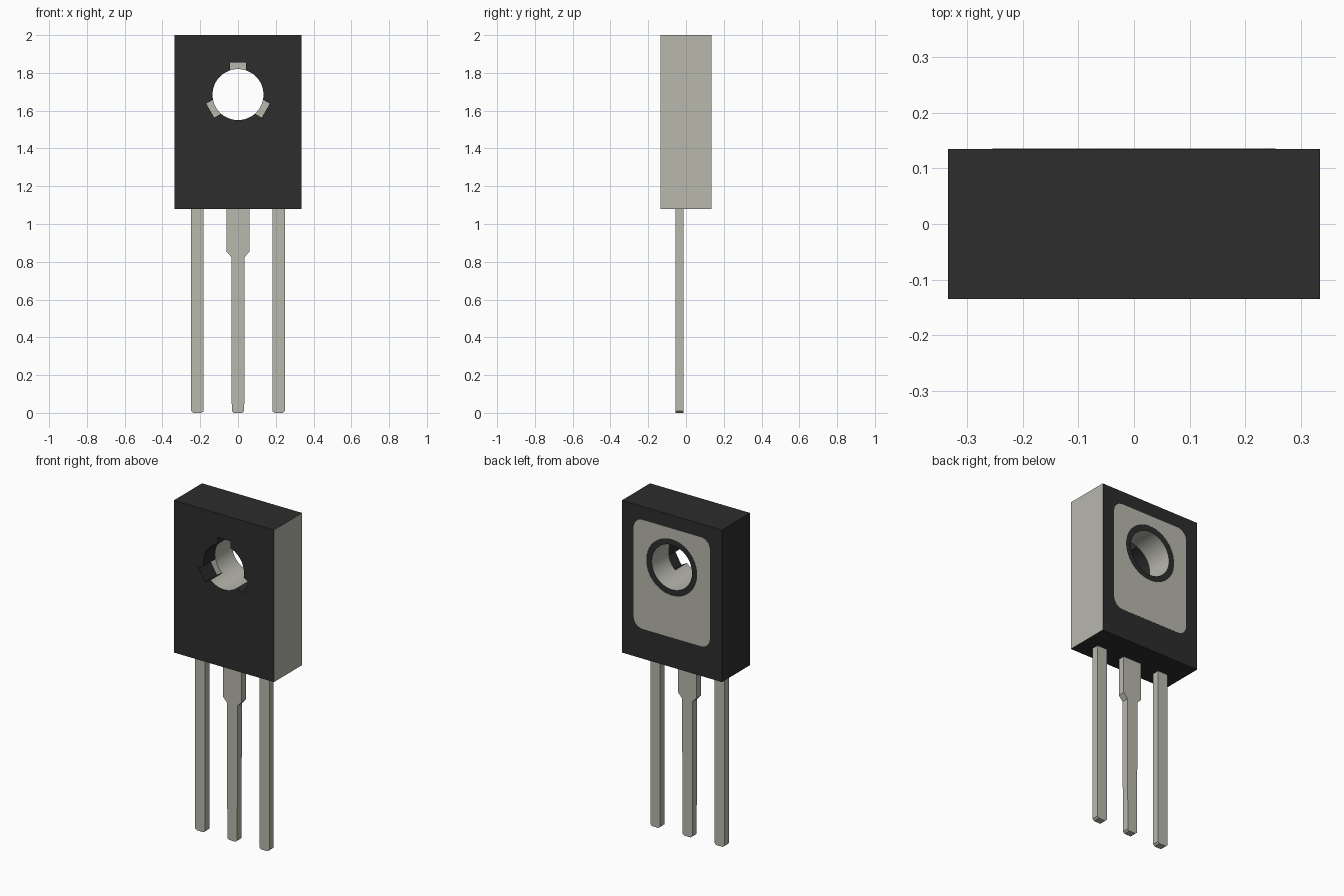
import bpy, bmesh, math
from mathutils import Matrix, Vector

if "Cube" in bpy.data.objects:
    bpy.data.objects.remove(bpy.data.objects["Cube"])

HOLE_Z, HOLE_R, SLOT_R = 1.685, 0.135, 0.17
SLOT_Y = -0.025          # depth at which the key slots end
HALF_X, HALF_Y, BASE_Z = 0.335, 0.135, 1.08


def material(name, color):
    m = bpy.data.materials.new(name)
    m.use_nodes = True
    m.diffuse_color = color
    m.node_tree.nodes["Principled BSDF"].inputs["Base Color"].default_value = color
    return m


black = material("black plastic", (0.026, 0.026, 0.026, 1))
metal = material("tinned metal", (0.479, 0.479, 0.423, 1))


def add_object(name, bm, mats):
    bmesh.ops.recalc_face_normals(bm, faces=bm.faces)
    mesh = bpy.data.meshes.new(name)
    bm.to_mesh(mesh)
    bm.free()
    for m in mats:
        mesh.materials.append(m)
    ob = bpy.data.objects.new(name, mesh)
    bpy.context.collection.objects.link(ob)
    return ob


def box(name, lo, hi, mats, turn=Matrix()):
    bm = bmesh.new()
    lo, hi = Vector(lo), Vector(hi)
    place = Matrix.Translation((lo + hi) / 2) @ Matrix.Diagonal((hi - lo).to_4d())
    bmesh.ops.create_cube(bm, size=1, matrix=turn @ place)
    return add_object(name, bm, mats)


def prism(name, points, y0, y1, mats):
    """Extrude an x-z outline from y0 to y1."""
    bm = bmesh.new()
    face = bm.faces.new([bm.verts.new((x, y0, z)) for x, z in points])
    ext = bmesh.ops.extrude_face_region(bm, geom=[face])["geom"]
    bmesh.ops.translate(bm, vec=(0, y1 - y0, 0),
                        verts=[v for v in ext if isinstance(v, bmesh.types.BMVert)])
    return add_object(name, bm, mats)


def circle(r, n=64):
    return [(r * math.cos(math.tau * i / n), HOLE_Z + r * math.sin(math.tau * i / n))
            for i in range(n)]


def cut(target, cutters):
    for c in cutters:
        mod = target.modifiers.new("cut", "BOOLEAN")
        mod.operation, mod.solver, mod.object = "DIFFERENCE", "EXACT", c
    bpy.context.view_layer.update()
    deps = bpy.context.evaluated_depsgraph_get()
    mesh = bpy.data.meshes.new_from_object(target.evaluated_get(deps))
    target.modifiers.clear()
    target.data = mesh
    for c in cutters:
        bpy.data.objects.remove(c)


# Body with the mounting hole and three key slots opening to the front
body = box("body", (-HALF_X, -HALF_Y, BASE_Z), (HALF_X, HALF_Y, 2), [black, metal])
cutters = [prism("hole_cutter", circle(HOLE_R), -0.3, 0.3, [black])]
for k in range(3):
    turn = Matrix.Translation((0, 0, HOLE_Z)) @ Matrix.Rotation(k * math.tau / 3, 4, "Y")
    cutters.append(box("slot_cutter", (-0.043, -0.3, 0.05), (0.043, SLOT_Y, SLOT_R),
                       [black], turn))
cut(body, cutters)


def offset(face):
    c = face.calc_center_median()
    return math.hypot(c.x, c.z - HOLE_Z)


# Split the hole wall where the slots end, then colour faces by position
bm = bmesh.new()
bm.from_mesh(body.data)
bm.normal_update()
wall = [f for f in bm.faces if abs(f.normal.y) < 0.1 and offset(f) < 0.14]
geom = set(wall) | {e for f in wall for e in f.edges} | {v for f in wall for v in f.verts}
bmesh.ops.bisect_plane(bm, geom=list(geom), plane_co=(0, SLOT_Y, 0), plane_no=(0, 1, 0))
bm.normal_update()
for f in bm.faces:
    c, n = f.calc_center_median(), f.normal
    side = n.x > 0.9 and c.x > HALF_X - 0.01
    slot_floor = n.y < -0.9 and c.y > -0.1
    hole_wall = (abs(n.y) < 0.1 and offset(f) < 0.14
                 and (c.y > SLOT_Y or c.z < HOLE_Z - 0.07))
    f.material_index = int(side or slot_floor or hole_wall)
bm.to_mesh(body.data)
bm.free()

# Rounded metal pad on the back, open around the hole
pad_x, pad_lo, pad_hi, pad_r = 0.255, 1.26, 1.92, 0.06
outline = []
for i, (sx, z) in enumerate([(1, pad_hi), (-1, pad_hi), (-1, pad_lo), (1, pad_lo)]):
    cx = sx * (pad_x - pad_r)
    cz = z - pad_r if z == pad_hi else z + pad_r
    for s in range(9):
        a = (i + s / 8) * math.pi / 2
        outline.append((cx + pad_r * math.cos(a), cz + pad_r * math.sin(a)))
pad = prism("back_pad", outline, HALF_Y - 0.002, HALF_Y + 0.001, [metal])
cut(pad, [prism("pad_cutter", circle(SLOT_R), 0, 0.3, [metal])])

# Leads: two plain outer ones and a stepped middle one, all with clipped tips
LEAD_Y = (-0.055, -0.013)


def lead(name, x, half_profile):
    points = half_profile + [(-w, z) for w, z in reversed(half_profile)]
    return prism(name, [(x + w, z) for w, z in points], *LEAD_Y, [metal])


tip = [(0.022, 0), (0.033, 0.01)]
for side, name in ((1, "left_lead"), (-1, "right_lead")):
    lead(name, side * 0.215, tip + [(0.033, BASE_Z)])
lead("middle_lead", 0, tip + [(0.035, 0.825), (0.062, 0.855), (0.062, BASE_Z)])

# Smooth the round hole while keeping the edges sharp
for ob in bpy.context.selected_objects:
    ob.select_set(False)
for ob in (body, pad):
    ob.select_set(True)
bpy.context.view_layer.objects.active = body
bpy.ops.object.shade_smooth_by_angle(angle=math.radians(30))
